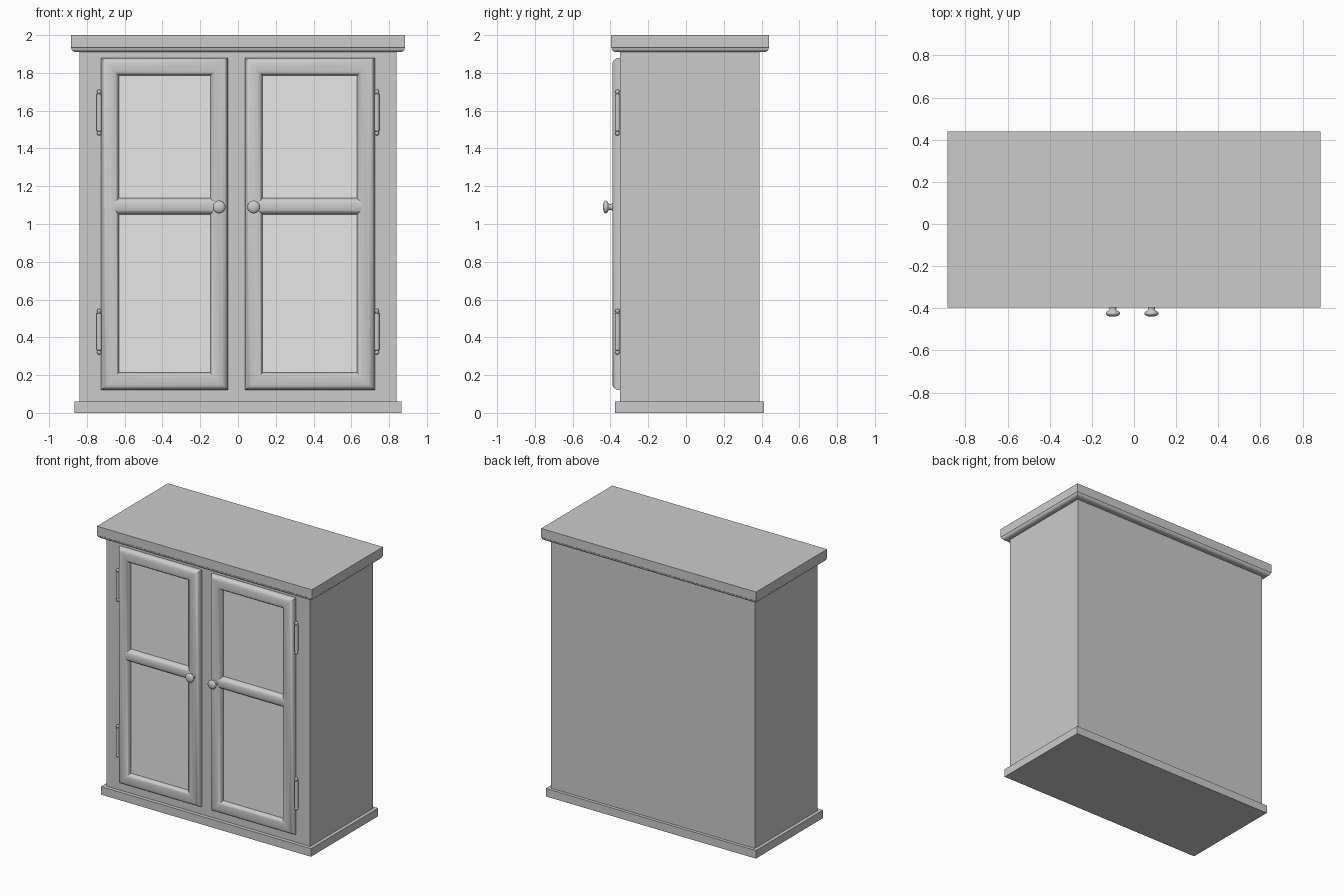
import bpy
import math
from mathutils import Vector

old = bpy.data.objects.get("Cube")
if old:
    bpy.data.objects.remove(old, do_unlink=True)


def material(name, grey):
    m = bpy.data.materials.new(name)
    m.use_nodes = True
    colour = (grey, grey, grey, 1)
    m.diffuse_color = colour
    m.node_tree.nodes["Principled BSDF"].inputs["Base Color"].default_value = colour
    return m


WOOD = material("cabinet grey", 0.6)
PANE = material("panel light grey", 0.8)


def loft(name, rings, mat, caps=True, smooth=None):
    """Skin a list of equal closed rings, optionally capping both ends."""
    n = len(rings[0])
    verts = [v for ring in rings for v in ring]
    faces = [(r * n + i, r * n + (i + 1) % n, (r + 1) * n + (i + 1) % n, (r + 1) * n + i)
             for r in range(len(rings) - 1) for i in range(n)]
    if caps:
        faces += [tuple(reversed(range(n))), tuple(range(len(verts) - n, len(verts)))]
    mesh = bpy.data.meshes.new(name)
    mesh.from_pydata(verts, [], faces)
    mesh.materials.append(mat)
    obj = bpy.data.objects.new(name, mesh)
    bpy.context.collection.objects.link(obj)
    if smooth:
        bpy.ops.object.select_all(action="DESELECT")
        obj.select_set(True)
        bpy.context.view_layer.objects.active = obj
        bpy.ops.object.shade_smooth_by_angle(angle=math.radians(smooth))
    return obj


def flat_ring(hx, y0, y1, z):
    return [(-hx, y0, z), (hx, y0, z), (hx, y1, z), (-hx, y1, z)]


def front_ring(x0, x1, z0, z1, y):
    return [(x0, y, z0), (x1, y, z0), (x1, y, z1), (x0, y, z1)]


def lathe(name, profile, origin, axis, sides=20):
    """Turn (radius, distance) points round an axis."""
    axis = Vector(axis)
    u = axis.orthogonal().normalized()
    w = axis.cross(u)
    rings = []
    for radius, d in profile:
        rings.append([Vector(origin) + axis * d
                      + (u * math.cos(a) + w * math.sin(a)) * radius
                      for a in (math.tau * i / sides for i in range(sides))])
    return loft(name, rings, WOOD, smooth=50)


# Carcass, plinth and moulded top
FRONT, BACK = -0.35, 0.39
loft("body", [flat_ring(0.84, FRONT, BACK, z) for z in (0.03, 1.95)], WOOD)
loft("plinth", [flat_ring(0.865, -0.377, 0.413, z) for z in (0, 0.06)], WOOD)
cornice = [(0.04, 1.91), (0.022, 1.91), (0.012, 1.914), (0.005, 1.922),
           (0.002, 1.932), (0, 1.934), (0, 2)]
loft("cornice", [flat_ring(0.885 - i, -0.396 + i, 0.44 - i, z) for i, z in cornice], WOOD)

# Doors: rounded frame moulding, light panel and a middle rail
FACE, PANEL_Y = -0.39, -0.356
Z0, Z1, STILE = 0.12, 1.88, 0.095
moulding = [(0, FRONT), (0, -0.362), (0.008, -0.376), (0.018, -0.386), (0.03, FACE),
            (0.07, FACE), (0.08, -0.386), (0.088, -0.378), (0.092, -0.366), (STILE, FRONT)]
half_rail = [(0.046, FRONT), (0.042, -0.368), (0.037, -0.378), (0.03, -0.386), (0.021, FACE)]
rail_section = half_rail + [(-h, y) for h, y in reversed(half_rail)]
RAIL_Z = 1.094

for side, x0, x1 in (("right", -0.724, -0.053), ("left", 0.036, 0.724)):
    loft(side + "_door_frame",
         [front_ring(x0 + i, x1 - i, Z0 + i, Z1 - i, y) for i, y in moulding],
         WOOD, caps=False, smooth=35)
    s = STILE - 0.005
    loft(side + "_door_panel",
         [front_ring(x0 + s, x1 - s, Z0 + s, Z1 - s, y) for y in (FRONT, PANEL_Y)], PANE)
    loft(side + "_door_rail",
         [[(x, y, RAIL_Z + h) for h, y in rail_section] for x in (x0 + 0.069, x1 - 0.069)],
         WOOD, smooth=35)

# Knobs
knob = [(0.02, 0), (0.017, 0.006), (0.015, 0.014), (0.019, 0.02), (0.029, 0.025),
        (0.034, 0.032), (0.033, 0.038), (0.026, 0.045), (0.014, 0.049), (0.003, 0.05)]
for side, x in (("right", -0.1), ("left", 0.083)):
    lathe(side + "_knob", knob, (x, FACE, 1.09), (0, -1, 0))

# Hinges: barrel with a ball finial at each end
half_hinge = [(0.014, 0.092), (0.014, 0.097), (0.008, 0.1), (0.008, 0.103),
              (0.012, 0.108), (0.012, 0.113), (0.008, 0.119), (0.002, 0.121)]
hinge = [(r, -d) for r, d in reversed(half_hinge)] + half_hinge
for side, x in (("right", -0.735), ("left", 0.735)):
    for place, z in (("lower", 0.43), ("upper", 1.59)):
        lathe(f"{side}_{place}_hinge", hinge, (x, -0.363, z), (0, 0, 1), 14)
